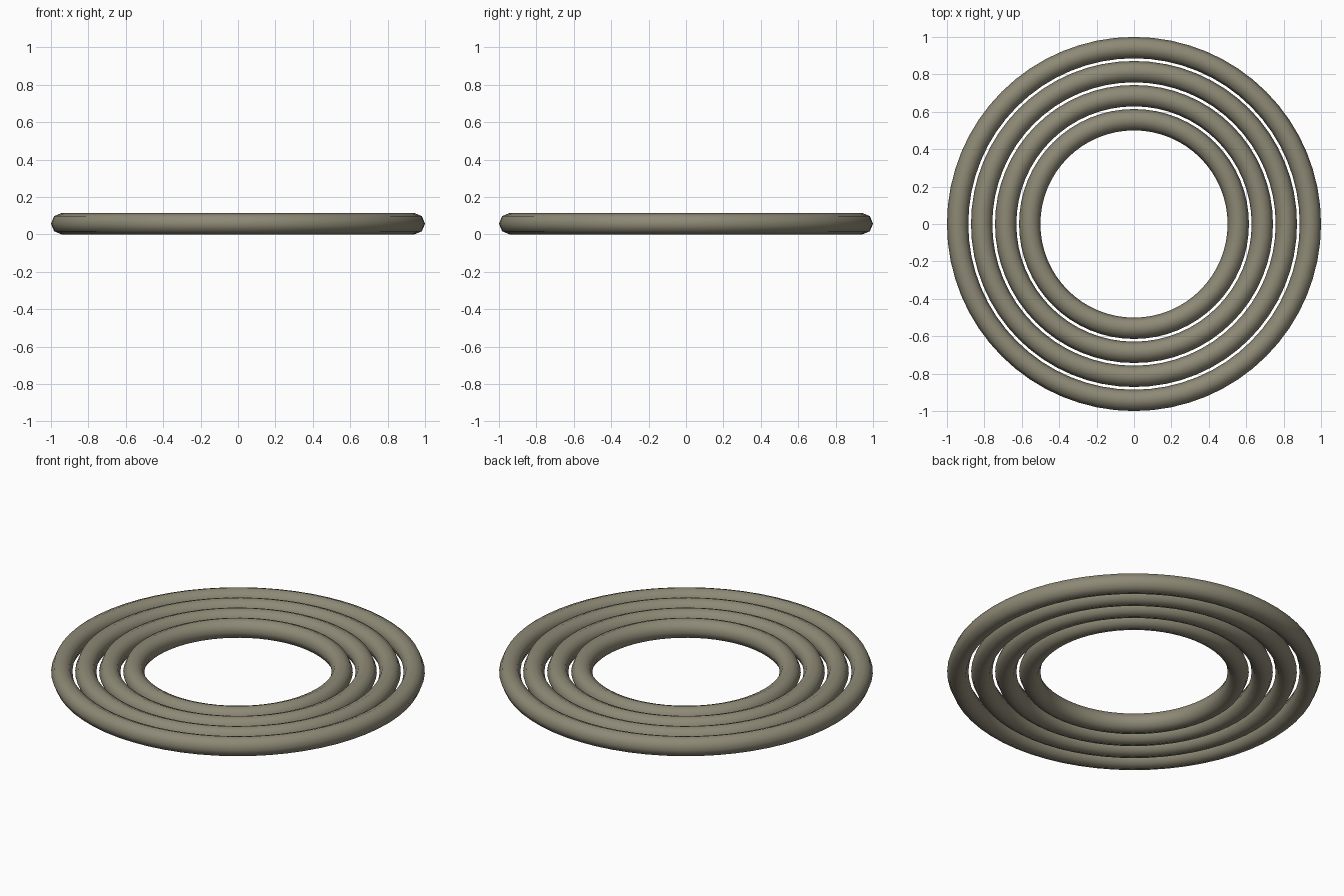
import bpy

if "Cube" in bpy.data.objects:
    bpy.data.objects.remove(bpy.data.objects["Cube"])

# single warm grey finish
mat = bpy.data.materials.new("warm_grey")
mat.diffuse_color = (0.27, 0.25, 0.18, 1.0)
mat.use_nodes = True
mat.node_tree.nodes["Principled BSDF"].inputs["Base Color"].default_value = mat.diffuse_color

TUBE = 0.057
OUTER = 1.0 - TUBE
SPACING = 0.1285

# four concentric tubes with an eight-sided section, lying flat
names = ["outer_ring", "second_ring", "third_ring", "inner_ring"]
for i, name in enumerate(names):
    bpy.ops.mesh.primitive_torus_add(
        major_radius=OUTER - i * SPACING, minor_radius=TUBE,
        major_segments=64, minor_segments=8, location=(0, 0, TUBE))
    ring = bpy.context.object
    ring.name = name
    ring.data.materials.append(mat)
    bpy.ops.object.shade_smooth()
